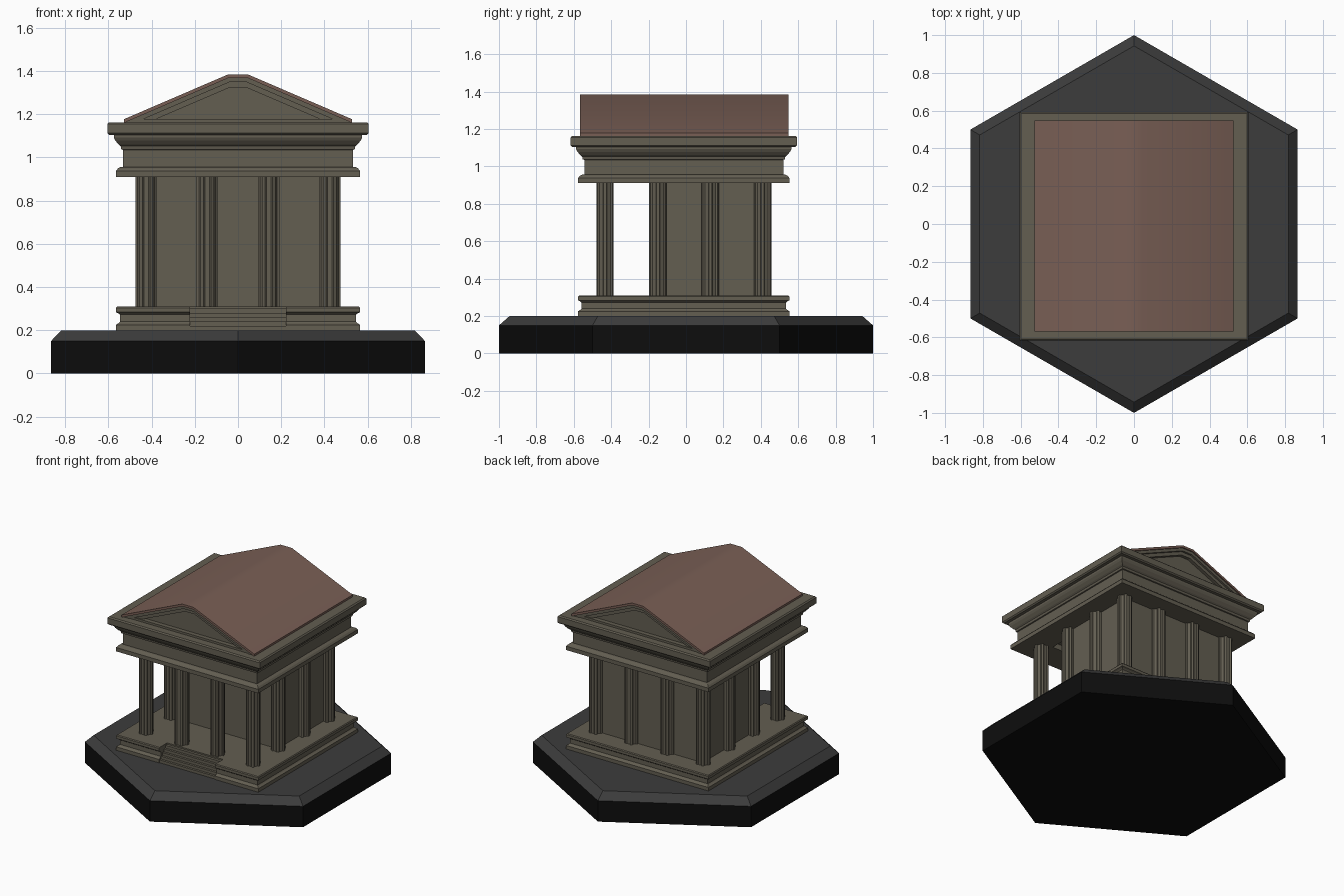
import bpy, bmesh
from math import cos, sin, radians

if "Cube" in bpy.data.objects:
    bpy.data.objects.remove(bpy.data.objects["Cube"])

YC = -0.012          # temple sits a touch forward of centre
NOTCH, DEPTH = 0.222, 0.09


def material(name, rgb):
    m = bpy.data.materials.new(name)
    m.diffuse_color = (*rgb, 1)
    m.use_nodes = True
    m.node_tree.nodes["Principled BSDF"].inputs["Base Color"].default_value = m.diffuse_color
    return m


STONE = material("stone", (0.125, 0.112, 0.083))
TILE = material("roof_tile", (0.19, 0.113, 0.09))
DARK = material("base_top", (0.045, 0.045, 0.045))
BLACK = material("base_side", (0.004, 0.004, 0.004))


def loft(name, rings, mats, smooth=None):
    """Skin a stack of equal-length point rings and cap both ends."""
    bm = bmesh.new()
    vs = [[bm.verts.new(p) for p in ring] for ring in rings]
    n = len(rings[0])
    for a, b in zip(vs, vs[1:]):
        for i in range(n):
            j = (i + 1) % n
            bm.faces.new((a[i], a[j], b[j], b[i]))
    bm.faces.new(vs[0][::-1])
    bm.faces.new(vs[-1])
    bmesh.ops.recalc_face_normals(bm, faces=bm.faces)
    me = bpy.data.meshes.new(name)
    bm.to_mesh(me)
    bm.free()
    for m in mats:
        me.materials.append(m)
    ob = bpy.data.objects.new(name, me)
    bpy.context.collection.objects.link(ob)
    if smooth:
        bpy.ops.object.select_all(action='DESELECT')
        ob.select_set(True)
        bpy.context.view_layer.objects.active = ob
        bpy.ops.object.shade_smooth_by_angle(angle=radians(smooth))
    return ob


def box(name, x0, x1, y0, y1, z0, z1):
    ring = [(x0, y0), (x1, y0), (x1, y1), (x0, y1)]
    return loft(name, [[(x, y, z) for x, y in ring] for z in (z0, z1)], [STONE])


def square(h, z):
    return [(sx * h, YC + sy * h, z) for sx, sy in ((-1, -1), (1, -1), (1, 1), (-1, 1))]


def notched(h, z):
    f, back = YC - h, YC - 0.565 + DEPTH
    pts = [(-h, f), (-NOTCH, f), (-NOTCH, back), (NOTCH, back), (NOTCH, f),
           (h, f), (h, YC + h), (-h, YC + h)]
    return [(x, y, z) for x, y in pts]


# hexagonal base with chamfered top edge
hexagon = lambda r, z: [(r * cos(radians(30 + 60 * i)), r * sin(radians(30 + 60 * i)), z) for i in range(6)]
base = loft("hexagonal_base", [hexagon(1, 0), hexagon(1, 0.15), hexagon(0.943, 0.2)], [DARK, BLACK])
for p in base.data.polygons:
    if p.center.z < 0.1:
        p.material_index = 1

# moulded podium with a notch for the stairs
podium = [(0.565, 0.2), (0.565, 0.225), (0.553, 0.233), (0.547, 0.24), (0.547, 0.272),
          (0.555, 0.279), (0.565, 0.284), (0.565, 0.304), (0.56, 0.31)]
loft("podium", [notched(h, z) for h, z in podium], [STONE])

# stairs
STEPS = 5
for i in range(STEPS):
    y0 = YC - 0.56 + i * DEPTH / (STEPS + 0.5)
    box(f"stair_{i + 1}", -NOTCH, NOTCH, y0, YC - 0.56 + DEPTH, 0.2, 0.22 + i * 0.02)

# cella walls
box("cella", -0.42, 0.42, -0.15, 0.41, 0.31, 0.952)

# fluted columns: porch front, back wall and both sides
flute = []
for k in range(6):
    for da, r in ((-9, 0.05), (9, 0.05), (15, 0.041), (45, 0.041)):
        a = radians(60 * k + da)
        flute.append((r * cos(a), r * sin(a)))
places = [(x, y) for x in (-0.425, -0.142, 0.142, 0.425) for y in (-0.433, 0.41)]
places += [(x, y) for x in (-0.425, 0.425) for y in (-0.15, 0.13)]
for i, (cx, cy) in enumerate(places):
    loft(f"column_{i + 1}", [[(cx + x, cy + y, z) for x, y in flute] for z in (0.305, 0.915)], [STONE])

# entablature: recessed ceiling, architrave, frieze and cornice in one profile
entab = [(0.37, 0.95), (0.37, 0.91), (0.565, 0.91), (0.565, 0.938), (0.555, 0.95), (0.545, 0.955),
         (0.532, 0.957), (0.532, 1.035), (0.54, 1.037), (0.543, 1.052), (0.553, 1.06), (0.568, 1.078),
         (0.575, 1.092), (0.575, 1.105), (0.597, 1.105), (0.605, 1.113), (0.605, 1.155), (0.597, 1.163)]
loft("entablature", [square(h, z) for h, z in entab], [STONE])


# gable outline lowered by v below the roof surface
def gable(v, zb=1.162):
    hx = min(0.527, 0.555 - v / 0.43)
    top = 0.045 - 0.15 * v
    shoulder = 1.385 - v - 0.43 * (hx - top)
    half = [(hx, zb), (hx, max(shoulder, zb + 0.0005)), (top, 1.385 - v)]
    return half + [(-x, z) for x, z in half[::-1]]


def prism(name, outline, inset, mat, smooth=None):
    return loft(name, [[(x, y, z) for x, z in outline] for y in (-0.568 + inset, 0.548 - inset)], [mat], smooth)


# roof shell, stepped raking mouldings and recessed pediment
prism("roof", gable(0) + gable(0.016)[::-1], 0, TILE, 35)
prism("raking_moulding_outer", gable(0.016) + gable(0.036)[::-1], 0.008, STONE)
prism("raking_moulding_inner", gable(0.036) + gable(0.06)[::-1], 0.022, STONE)
prism("pediment", gable(0.055), 0.045, STONE)
for name, y0, y1 in (("front", -0.555, -0.5), ("back", 0.48, 0.535)):
    box(f"pediment_sill_{name}", -0.5, 0.5, y0, y1, 1.16, 1.178)
